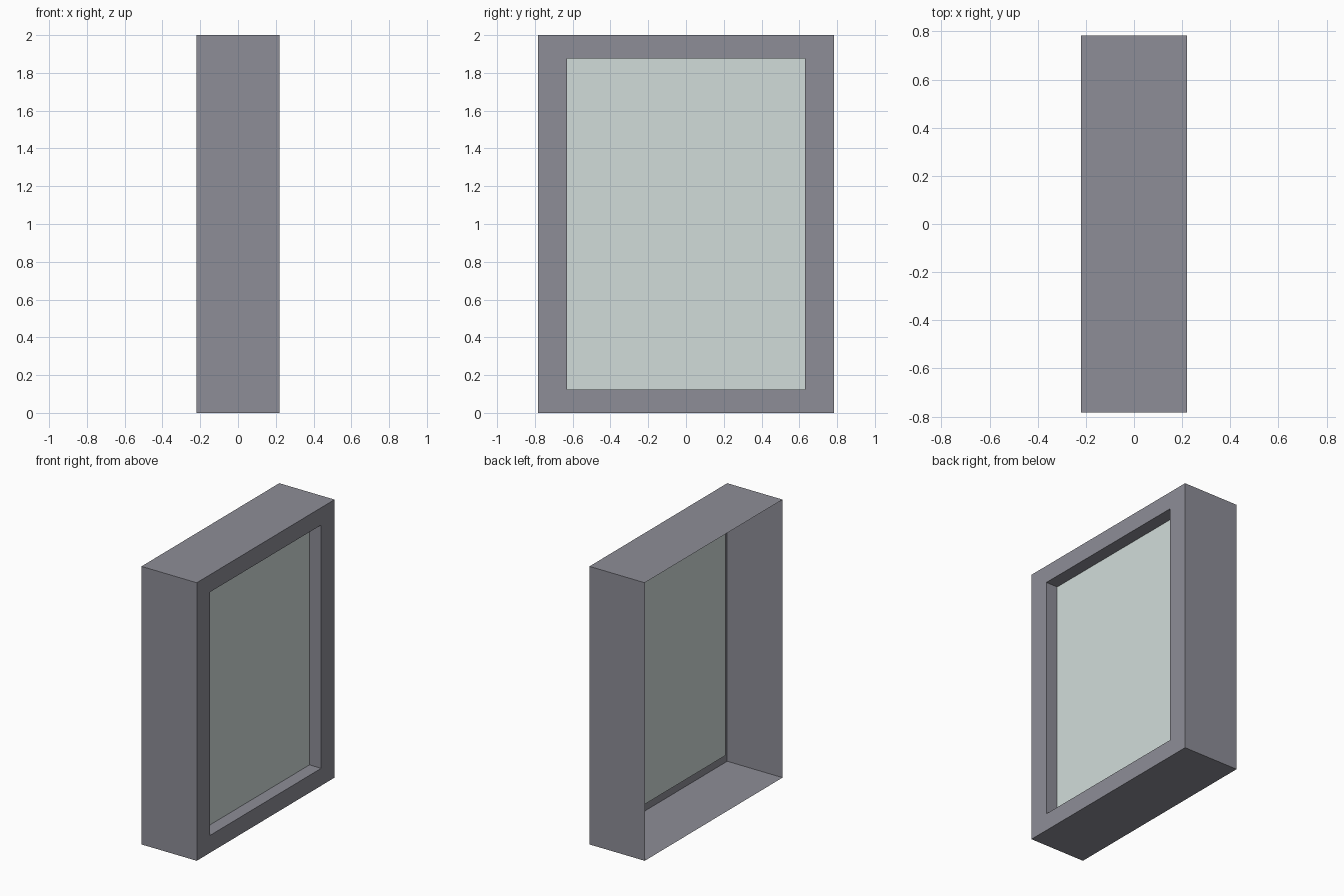
import bpy, bmesh

if "Cube" in bpy.data.objects:
    bpy.data.objects.remove(bpy.data.objects["Cube"])


def material(name, rgb):
    m = bpy.data.materials.new(name)
    m.diffuse_color = (*rgb, 1)
    m.use_nodes = True
    m.node_tree.nodes["Principled BSDF"].inputs["Base Color"].default_value = m.diffuse_color
    return m


def ring(bm, x, hy, hz):
    """Rectangle of vertices around the x axis, centred on z = 1."""
    return [bm.verts.new((x, sy * hy, 1 + sz * hz))
            for sy, sz in ((-1, -1), (1, -1), (1, 1), (-1, 1))]


def finish(bm, name, mat):
    mesh = bpy.data.meshes.new(name)
    bm.to_mesh(mesh)
    bm.free()
    mesh.materials.append(mat)
    bpy.context.collection.objects.link(bpy.data.objects.new(name, mesh))


# (x, half width, half height): open back, front edge, opening, pane seat
sections = [(-0.22, 0.783, 1.0), (0.22, 0.783, 1.0),
            (0.22, 0.631, 0.875), (0.127, 0.631, 0.875)]

# Window frame: thin shell, open at the back, with a recessed opening
bm = bmesh.new()
rings = [ring(bm, *s) for s in sections]
for a, b in zip(rings, rings[1:]):
    for i in range(4):
        j = (i + 1) % 4
        bm.faces.new((a[j], a[i], b[i], b[j]))
bm.normal_update()
if sum(f.normal.z for f in bm.faces if f.calc_center_median().z > 1.99) < 0:
    bmesh.ops.reverse_faces(bm, faces=bm.faces[:])
finish(bm, "window_frame", material("frame_grey", (0.27, 0.27, 0.31)))

# Glass pane: single sheet closing the recess, facing +x
bm = bmesh.new()
bm.faces.new(ring(bm, *sections[-1]))
finish(bm, "glass_pane", material("pale_glass", (0.64, 0.72, 0.70)))
